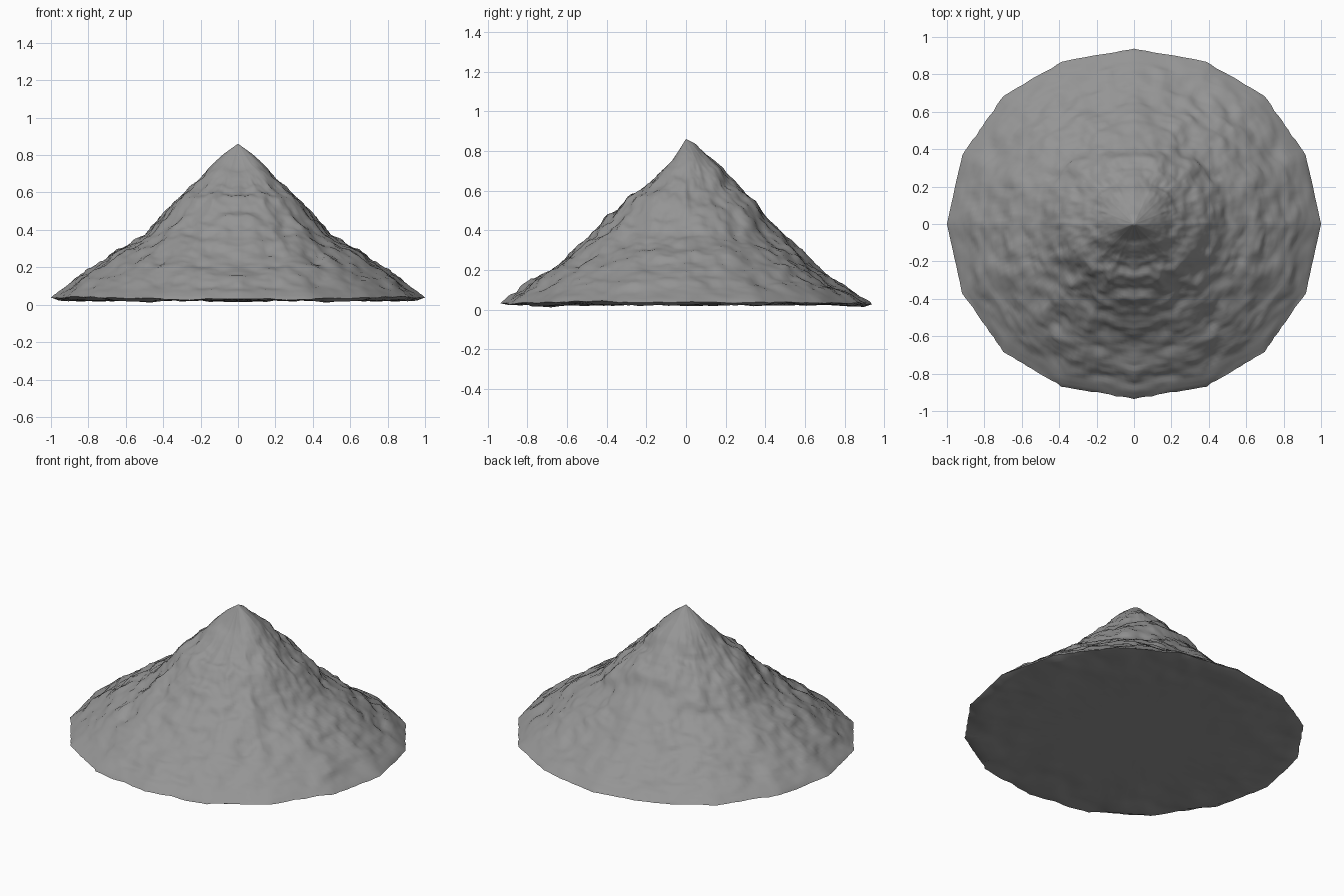
import bpy, bmesh, math
from mathutils import Vector, noise

if "Cube" in bpy.data.objects:
    bpy.data.objects.remove(bpy.data.objects["Cube"])

SEGS, RINGS = 192, 80

# Slope heights at matching distances from the peak (0) to the rim (1)
T = [0, .05, .1, .2, .3, .4, .5, .6, .7, .8, .9, 1]
FRONT = [.86, .785, .715, .645, .58, .495, .41, .305, .22, .165, .10, .03]
SIDE = [.86, .825, .785, .695, .595, .485, .375, .315, .26, .19, .115, .04]
BACK = [.86, .835, .795, .71, .605, .525, .395, .305, .22, .14, .095, .03]
# Quarter of the sixteen-sided footprint
RIM = [(1, 0), (.92, .37), (.70, .685), (.39, .87), (0, .94)]


def height(table, t):
    for i in range(len(T) - 1):
        if t <= T[i + 1]:
            f = (t - T[i]) / (T[i + 1] - T[i])
            return table[i] + (table[i + 1] - table[i]) * f
    return table[-1]


def rim_point(k):
    u = (k % SEGS) / SEGS * 16
    quarter, w = divmod(u, 4)
    if quarter % 2:
        w = 4 - w
    i = min(int(w), 3)
    p = Vector(RIM[i]).lerp(Vector(RIM[i + 1]), w - i)
    return Vector((p.x if quarter in (0, 3) else -p.x, p.y if quarter < 2 else -p.y))


def rough(p, scale):
    # Folded softly in x so that both halves match without a crease
    x = math.sqrt(p.x * p.x + .0016)
    return noise.fractal(Vector((x, p.y, p.z)) * scale + Vector((3.1, 7.7, 1.3)), 0.8, 2.0, 4)


def slope_point(k, t):
    r = rim_point(k)
    d = r.normalized()
    side = d.x ** 2
    z = side * height(SIDE, t) + (1 - side) * height(FRONT if d.y < 0 else BACK, t)
    p = Vector((r.x * t, r.y * t, z))
    fade = min(1, t * 4) * min(1, (1 - t) * 8 + .1)
    n = 0.016 * rough(p, 5) + 0.008 * rough(p, 14)
    ledge = 0.005 * math.sin(z * 48 + 6 * rough(p, 2))
    if t == 1:
        # Slightly ragged rim
        p -= d.to_3d() * abs(.009 * rough(p, 12)) * (1 - side ** 8)
        p.z += .007 * rough(p, 6)
        return p
    out = Vector((d.x * .6, d.y * .6, .8))
    return p + out * (n + ledge * (.4 + .6 * (1 - side))) * fade


def base_point(k, t):
    r = rim_point(k)
    p = Vector((r.x * t, r.y * t, .025))
    p.z = max(0, .024 + .02 * rough(p, 5) * t ** 3)
    return p


bm = bmesh.new()


def disc(func, peak, rings, rim=None, flip=False):
    centre = bm.verts.new(peak)
    loops = []
    for j in range(1, rings + 1):
        if j == rings and rim:
            loops.append(rim)
        else:
            loops.append([bm.verts.new(func(k, j / rings)) for k in range(SEGS)])
    for k in range(SEGS):
        m = (k + 1) % SEGS
        faces = [[centre, loops[0][k], loops[0][m]]]
        faces += [[a[k], b[k], b[m], a[m]] for a, b in zip(loops, loops[1:])]
        for f in faces:
            bm.faces.new(f[::-1] if flip else f)
    return loops[-1]


# Rocky slopes, then the underside joined to the same rim
rim = disc(slope_point, (0, 0, .86), RINGS)
disc(base_point, (0, 0, .024), 24, rim, True)

mesh = bpy.data.meshes.new("mountain")
bm.to_mesh(mesh)
bm.free()
mountain = bpy.data.objects.new("mountain", mesh)
bpy.context.collection.objects.link(mountain)

# Dark grey rock
rock = bpy.data.materials.new("rock")
rock.diffuse_color = (.3, .3, .3, 1)
rock.use_nodes = True
rock.node_tree.nodes["Principled BSDF"].inputs["Base Color"].default_value = rock.diffuse_color
mesh.materials.append(rock)

bpy.context.view_layer.objects.active = mountain
mountain.select_set(True)
bpy.ops.object.shade_smooth_by_angle(angle=math.radians(60))
